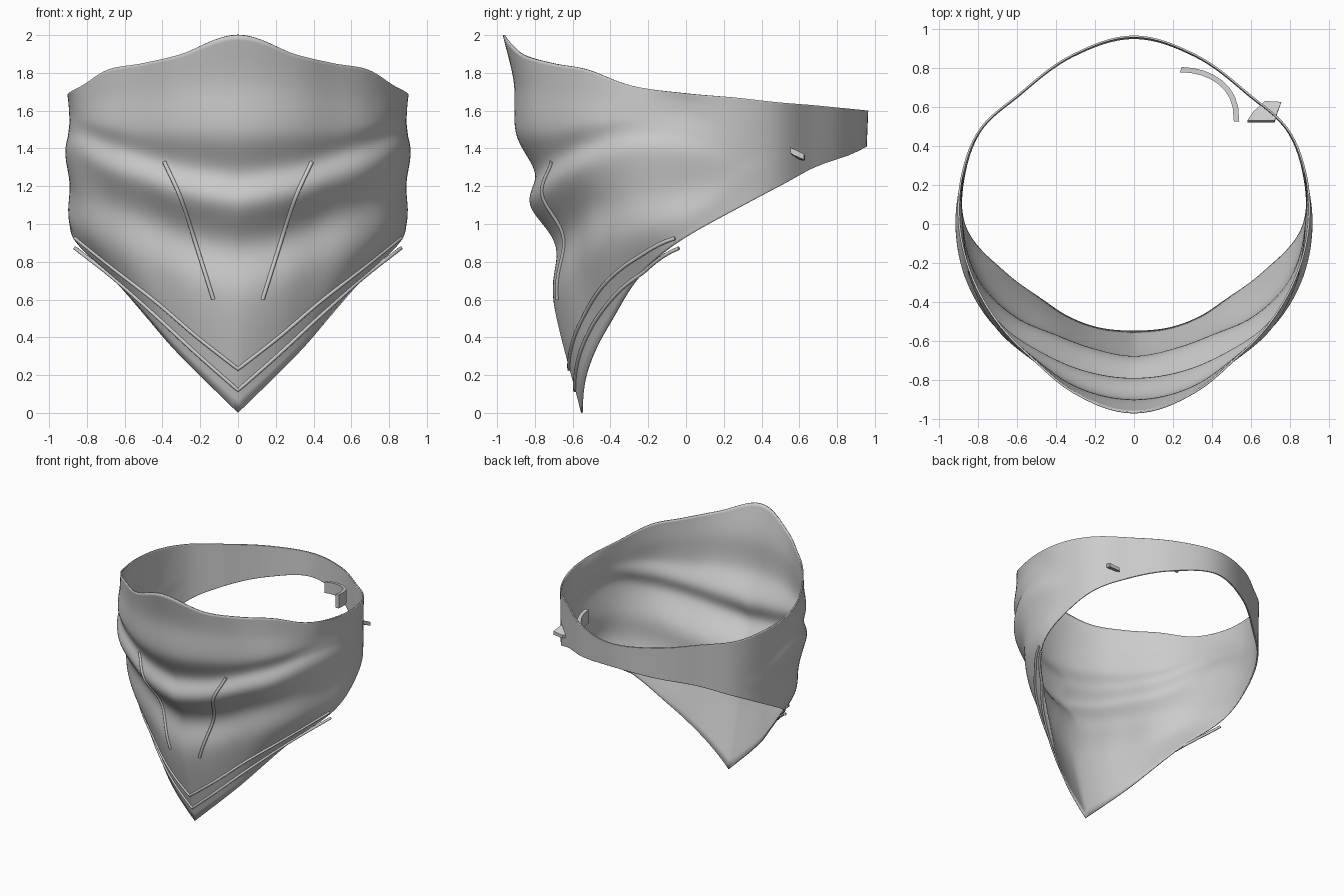
import bpy, bmesh
from math import sin, cos, radians, pi

if "Cube" in bpy.data.objects:
    bpy.data.objects.remove(bpy.data.objects["Cube"])

# Half cloth: angle from front -> (radius, height) pairs from top hem to bottom hem
COLS = {
    0:  [(.97, 2), (.912, 1.75), (.90, 1.48), (.80, 1.27), (.825, 1.10), (.69, .88), (.70, .58), (.555, 0)],
    20: [(.92, 1.895), (.895, 1.72), (.885, 1.49), (.805, 1.31), (.82, 1.15), (.687, .93), (.69, .66), (.57, .19)],
    36: [(.87, 1.85), (.865, 1.70), (.868, 1.50), (.82, 1.36), (.835, 1.22), (.715, 1.0), (.70, .75), (.59, .345)],
    52: [(.865, 1.82), (.87, 1.68), (.885, 1.53), (.86, 1.42), (.88, 1.29), (.79, 1.08), (.765, .84), (.62, .51)],
    70: [(.875, 1.735), (.88, 1.66), (.885, 1.56), (.885, 1.48), (.905, 1.37), (.86, 1.15), (.835, .94), (.715, .72)],
    90: [(.90, 1.69), (.89, 1.64), (.887, 1.57), (.898, 1.48), (.914, 1.37), (.886, 1.19), (.895, 1.04), (.875, .93)],
}
# Back band: angle, top radius, bottom radius, top height, bottom height
for a, r0, r1, z0, z1 in [(106, .92, .91, 1.67, 1.07), (121, .93, .925, 1.645, 1.19),
                          (138, .892, .888, 1.63, 1.29), (160, .925, .92, 1.61, 1.365),
                          (180, .965, .957, 1.6, 1.41)]:
    COLS[a] = [(r0 + (r1 - r0) * i / 7, z0 + (z1 - z0) * i / 7) for i in range(8)]
KEYS = sorted(COLS)


def spline(keys, vals, t, d0=None, d1=None):
    """Smooth curve through the keys, with optional end slopes."""
    n = len(keys)
    i = max(k for k in range(n - 1) if keys[k] <= t or k == 0)

    def slope(k):
        if k == 0:
            return d0 if d0 is not None else (vals[1] - vals[0]) / (keys[1] - keys[0])
        if k == n - 1:
            return d1 if d1 is not None else (vals[-1] - vals[-2]) / (keys[-1] - keys[-2])
        h0, h1 = keys[k] - keys[k - 1], keys[k + 1] - keys[k]
        s0, s1 = (vals[k] - vals[k - 1]) / h0, (vals[k + 1] - vals[k]) / h1
        return (s0 * h1 + s1 * h0) / (h0 + h1)
    h = keys[i + 1] - keys[i]
    u = (t - keys[i]) / h
    return ((2*u**3 - 3*u*u + 1) * vals[i] + (u**3 - 2*u*u + u) * h * slope(i)
            + (3*u*u - 2*u**3) * vals[i + 1] + (u**3 - u*u) * h * slope(i + 1))


def column(a):
    """Interpolated (radii, heights) of the eight rows at angle a."""
    rs, zs = [], []
    for row in range(8):
        rs.append(spline(KEYS, [COLS[k][row][0] for k in KEYS], a, 0, 0))
        zs.append(spline(KEYS, [COLS[k][row][1] for k in KEYS], a, 0 if row < 3 else None, 0))
    return rs, zs


def on_column(col, v):
    return spline(range(8), col[0], v), spline(range(8), col[1], v)


def radius_at(a, z):
    col = column(a)
    lo, hi = 0.0, 7.0
    for _ in range(22):
        mid = (lo + hi) / 2
        if on_column(col, mid)[1] > z:
            lo = mid
        else:
            hi = mid
    return on_column(col, lo)[0]


def add_mesh(name, verts, faces):
    me = bpy.data.meshes.new(name)
    me.from_pydata(verts, [], faces)
    bm = bmesh.new()
    bm.from_mesh(me)
    bmesh.ops.recalc_face_normals(bm, faces=bm.faces)
    bm.to_mesh(me)
    bm.free()
    me.shade_smooth()
    ob = bpy.data.objects.new(name, me)
    bpy.context.collection.objects.link(ob)
    return ob


# Wrapped cloth
NA, NV = 144, 63
verts, faces = [], []
for i in range(NA):
    a = 360 * i / NA
    col = column(min(a, 360 - a))
    for j in range(NV + 1):
        r, z = on_column(col, 7 * j / NV)
        verts.append((r * sin(radians(a)), -r * cos(radians(a)), z))
for i in range(NA):
    p, q = i * (NV + 1), (i + 1) % NA * (NV + 1)
    faces += [(p + j, p + j + 1, q + j + 1, q + j) for j in range(NV)]
cloth = add_mesh("cloth", verts, faces)
mod = cloth.modifiers.new("thickness", 'SOLIDIFY')
mod.thickness = .01
mod.offset = -1


def seam(name, path, sides, depth):
    """Thin raised cord lying on the cloth, given as front-view (x, z) points."""
    cu = bpy.data.curves.new(name, 'CURVE')
    cu.dimensions = '3D'
    cu.bevel_depth = depth
    cu.bevel_resolution = 2
    cu.use_fill_caps = True
    n, half = 40, []
    for k in range(n + 1):
        t = (len(path) - 1) * k / n
        x = spline(range(len(path)), [p[0] for p in path], t)
        z = spline(range(len(path)), [p[1] for p in path], t)
        lo, hi = 0.0, 90.0
        for _ in range(18):
            a = (lo + hi) / 2
            if radius_at(a, z) * sin(radians(a)) < x:
                lo = a
            else:
                hi = a
        r = radius_at(a, z) + .002
        half.append((r * sin(radians(a)), -r * cos(radians(a)), z))
    flip = [(-x, y, z) for x, y, z in half]
    lines = [flip[::-1] + half[1:]] if sides == 'joined' else [half, flip]
    for pts in lines:
        sp = cu.splines.new('POLY')
        sp.points.add(len(pts) - 1)
        for s, p in zip(sp.points, pts):
            s.co = (*p, 1)
    ob = bpy.data.objects.new(name, cu)
    bpy.context.collection.objects.link(ob)


# Hem seams and front darts
seam("upper_hem_seam", [(0, .232), (.22, .405), (.43, .585), (.66, .765), (.86, .925)], 'joined', .01)
seam("lower_hem_seam", [(0, .12), (.22, .315), (.43, .51), (.66, .715), (.86, .872)], 'joined', .01)
seam("front_dart", [(.39, 1.33), (.30, 1.13), (.215, .87), (.13, .6)], 'separate', .011)


def strip(name, sections):
    """Closed strip lofted through four-cornered sections."""
    vs = [p for s in sections for p in s]
    n = len(sections)
    fs = [(0, 1, 2, 3), tuple(4 * n - 4 + k for k in range(4))]
    for i in range(n - 1):
        fs += [(4*i + k, 4*i + (k + 1) % 4, 4*i + 4 + (k + 1) % 4, 4*i + 4 + k) for k in range(4)]
    ob = add_mesh(name, vs, fs)
    ob.data.set_sharp_from_angle(angle=pi / 5)


# Loose tie end inside the back band
sections = []
for k in range(9):
    t = k / 8
    a = radians(90 - 76 * t)
    x, y = .20 + .33 * cos(a - .06), .46 + .33 * sin(a - .06)
    x, y = .24 + .285 * sin(t * pi / 2), .525 + .265 * cos(t * pi / 2) ** .8 if t < 1 else .525
    z0, z1, w = 1.41 + .05 * t, 1.50 + .07 * t, .014
    nx, ny = w * sin(t * pi / 2 * .8 + .3), w * cos(t * pi / 2 * .8 + .3)
    sections.append([(x - nx, y - ny, z0), (x + nx, y + ny, z0), (x + nx, y + ny, z1), (x - nx, y - ny, z1)])
strip("inner_tie_end", sections)

# Small tie end poking out through the band
strip("outer_tie_end", [
    [(.58, .52, 1.355), (.72, .52, 1.40), (.72, .53, 1.415), (.58, .53, 1.375)],
    [(.61, .57, 1.345), (.735, .57, 1.365), (.735, .575, 1.395), (.61, .575, 1.375)],
    [(.67, .63, 1.335), (.755, .625, 1.34), (.755, .625, 1.37), (.67, .63, 1.36)],
])
